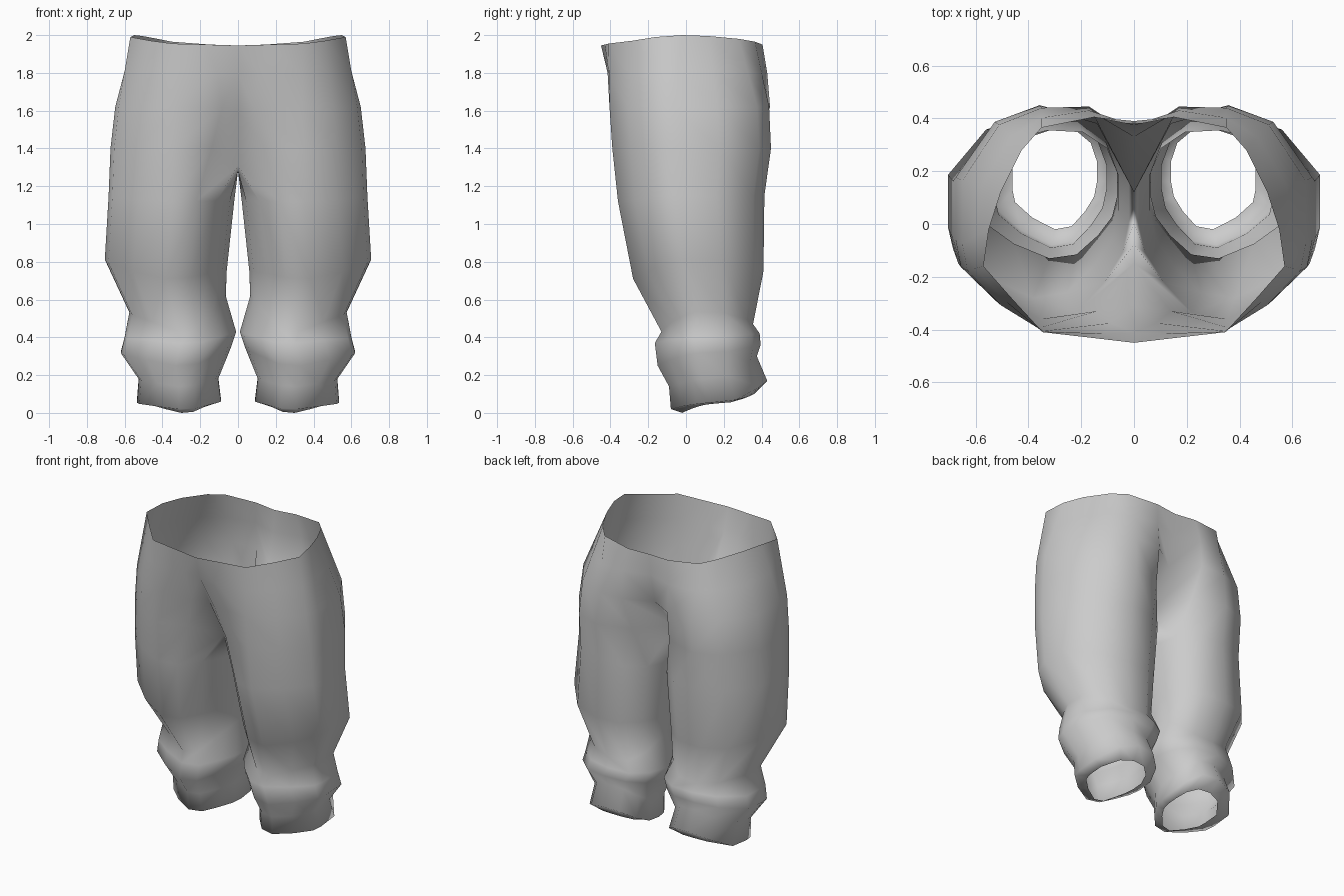
import bpy, bmesh

if "Cube" in bpy.data.objects:
    bpy.data.objects.remove(bpy.data.objects["Cube"])

# Unit cross-section of a leg: eleven points round the outside
# (front seam to back seam), then three inside; front slanted, back square
PROFILE = [(-.72, -.64), (-.4, -.94), (.0, -1), (.53, -.77), (.94, -.46), (1, -.22),
           (1, .35), (.55, .85), (.03, 1), (-.5, .97), (-.85, .72),
           (-1, .35), (-1, -.05), (-.93, -.35)]
OUTER = 11


def section(inner, outer, front, back):
    """Scaled, tilted ring; each side is (position, height)."""
    cx, rx = (inner[0] + outer[0]) / 2, (outer[0] - inner[0]) / 2
    cy, ry = (front[0] + back[0]) / 2, (back[0] - front[0]) / 2
    pts = []
    for u, v in PROFILE:
        t = (u + 1) / 2
        z_side = inner[1] + (outer[1] - inner[1]) * t
        z_end = back[1] if v > 0 else front[1]
        pts.append((cx + rx * u, cy + ry * v, z_side + (z_end - z_side) * v * v))
    return pts


def torso(pts, front_seam, front_fold, back_fold, back_seam):
    """Half ring ending on the centre seam, with a fold beside each seam."""
    pts = list(pts[:OUTER])
    pts[0], pts[1] = (0, *front_seam), front_fold
    pts[-2], pts[-1] = back_fold, (0, *back_seam)
    return pts


def blend(a, b):
    return [tuple((p + q) / 2 for p, q in zip(v, w)) for v, w in zip(a, b)]


waist = [(0, -.45, 1.945), (.17, -.43, 1.95), (.345, -.41, 1.955), (.46, -.285, 1.97),
         (.57, -.16, 1.99), (.55, -.02, 2.0), (.505, .12, 1.995), (.425, .28, 1.98),
         (.35, .365, 1.965), (.15, .405, 1.95), (0, .39, 1.945)]
hips = torso(section((.03, 1.62), (.65, 1.62), (-.405, 1.62), (.44, 1.62)),
             (-.31, 1.60), (.085, -.375, 1.61), (.17, .445, 1.62), (.33, 1.60))

rings = [
    # waistband down to the hips
    waist,
    torso(blend(waist, hips),
          (-.412, 1.80), (.11, -.415, 1.80), (.17, .43, 1.80), (.375, 1.80)),
    hips,
    # crotch ring, closed by the seam between the legs
    torso(section((.02, 1.4), (.675, 1.4), (-.39, 1.4), (.45, 1.4)),
          (-.15, 1.31), (.14, -.33, 1.40), (.14, .38, 1.40), (.12, 1.36))
    + [(0, .07, 1.31), (0, 0, 1.28), (0, -.08, 1.28)],
    # thigh and knee
    section((.02, 1.12), (.685, 1.15), (-.36, 1.12), (.415, 1.15)),
    section((.06, .75), (.705, .82), (-.28, .71), (.41, .75)),
    # gathered cuff
    section((.065, .62), (.575, .54), (-.13, .43), (.355, .47)),
    section((.01, .43), (.60, .40), (-.165, .37), (.39, .42)),
    section((.04, .34), (.62, .32), (-.15, .25), (.395, .36)),
    section((.105, .18), (.525, .18), (-.09, .14), (.375, .30)),
    # hem and its turned-in lip
    section((.09, .06), (.535, .055), (-.08, .02), (.43, .17)),
    section((.14, .05), (.46, .05), (-.02, .0), (.36, .10)),
]

bm = bmesh.new()
loops = [[bm.verts.new(p) for p in ring] for ring in rings]
n = len(PROFILE)
for a, b in zip(loops, loops[1:]):
    for k in range(n if len(a) == n else OUTER - 1):
        j = (k + 1) % n
        bm.faces.new((a[k], b[k], b[j], a[j]))
bmesh.ops.recalc_face_normals(bm, faces=bm.faces)
for f in bm.faces:
    f.smooth = True

mesh = bpy.data.meshes.new("trousers")
bm.to_mesh(mesh)
bm.free()
trousers = bpy.data.objects.new("trousers", mesh)
bpy.context.collection.objects.link(trousers)

# Second half
mirror = trousers.modifiers.new("mirror", 'MIRROR')
mirror.use_axis = (True, False, False)
mirror.use_clip = True
mirror.merge_threshold = 0.001
